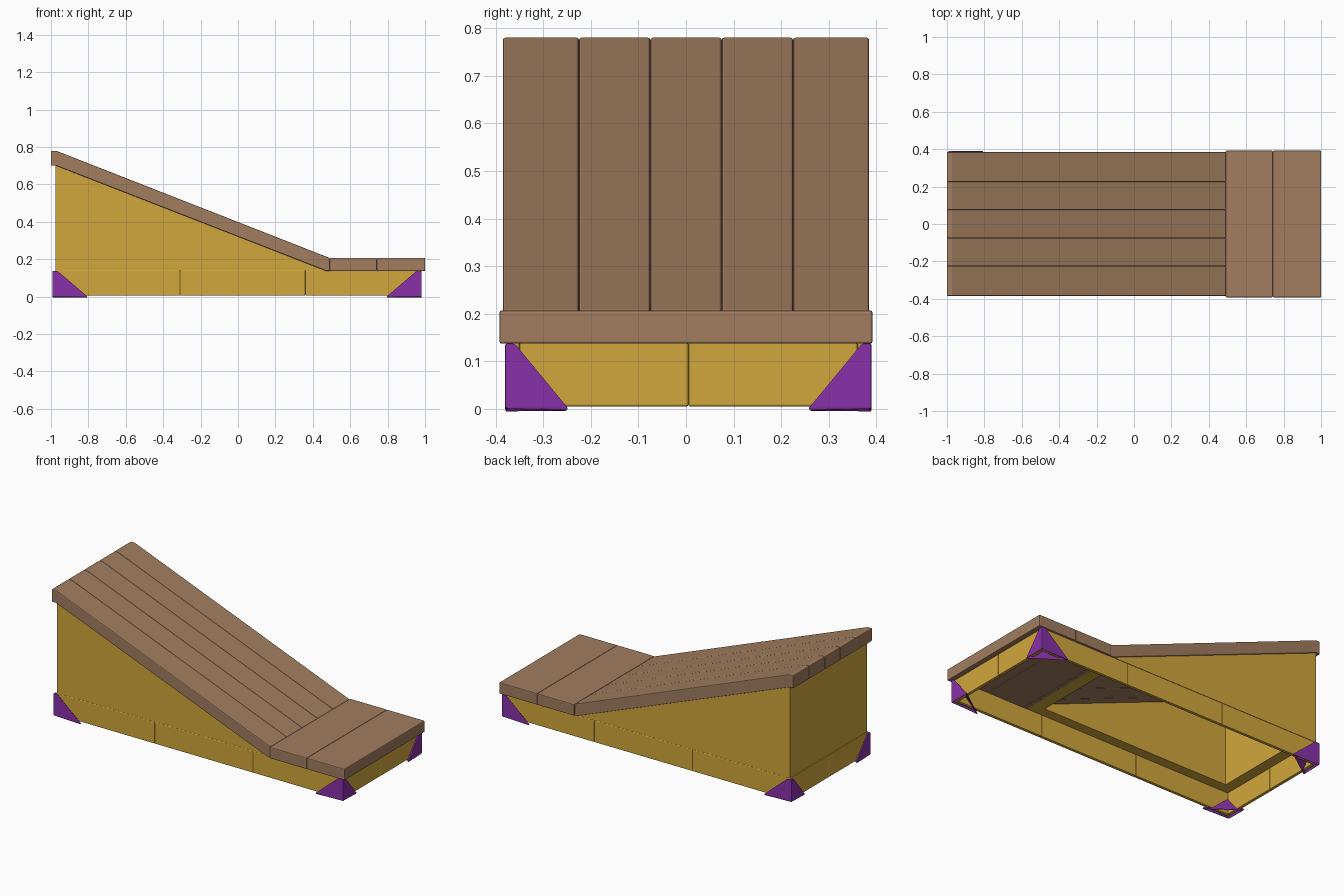
import bpy, bmesh

if "Cube" in bpy.data.objects:
    bpy.data.objects.remove(bpy.data.objects["Cube"])


def material(name, color):
    m = bpy.data.materials.new(name)
    m.diffuse_color = (*color, 1)
    m.use_nodes = True
    m.node_tree.nodes["Principled BSDF"].inputs["Base Color"].default_value = m.diffuse_color
    return m


YELLOW = material("yellow paint", (0.64, 0.39, 0.045))
BROWN = material("brown wood", (0.36, 0.205, 0.115))
PURPLE = material("purple metal", (0.25, 0.03, 0.40))


def finish(name, bm, mat, bevel=0.0, shell=0.0):
    bmesh.ops.recalc_face_normals(bm, faces=bm.faces)
    me = bpy.data.meshes.new(name)
    bm.to_mesh(me)
    bm.free()
    ob = bpy.data.objects.new(name, me)
    bpy.context.collection.objects.link(ob)
    me.materials.append(mat)
    if shell:
        s = ob.modifiers.new("shell", 'SOLIDIFY')
        s.thickness, s.offset = shell, -1
    if bevel:
        b = ob.modifiers.new("bevel", 'BEVEL')
        b.width, b.segments = bevel, 2
    return ob


def prism(name, profile, y0, y1, mat, bevel=0.0):
    """Extrude an x-z profile from y0 to y1."""
    bm = bmesh.new()
    a = [bm.verts.new((x, y0, z)) for x, z in profile]
    b = [bm.verts.new((x, y1, z)) for x, z in profile]
    bm.faces.new(a)
    bm.faces.new(b[::-1])
    n = len(a)
    for i in range(n):
        j = (i + 1) % n
        bm.faces.new((a[i], b[i], b[j], a[j]))
    return finish(name, bm, mat, bevel)


def box(name, x0, x1, y0, y1, z0, z1, mat, bevel=0.0):
    return prism(name, [(x0, z0), (x1, z0), (x1, z1), (x0, z1)], y0, y1, mat, bevel)


# Base frame: thin boards, open underneath
X0, X1, Y0, Y1, T = -0.98, 0.97, -0.37, 0.38, 0.02
cuts = [X0, -0.31, 0.36, X1]
for i in range(3):
    for side, y in (("front", Y0), ("back", Y1 - T)):
        box(f"{side}_base_board_{i}", cuts[i], cuts[i + 1], y, y + T, 0.005, 0.14, YELLOW, 0.004)
for i, (a, b) in enumerate(((Y0 + T, 0.005), (0.005, Y1 - T))):
    for side, x in (("left", X0), ("right", X1 - T)):
        box(f"{side}_base_board_{i}", x, x + T, a, b, 0.005, 0.14, YELLOW, 0.004)

# Wedge walls under the slope
W, WX0, WX1, ZB, ZT = 0.08, -0.975, 0.47, 0.14, 0.705


def slope(x):
    return ZT + (ZB - ZT) * (x - WX0) / (WX1 - WX0)


for side, y in (("front", Y0), ("back", Y1 - W)):
    prism(f"{side}_wedge_panel", [(WX0, ZB), (WX1, ZB), (WX0, ZT)], y, y + W, YELLOW)
prism("rear_wedge_panel", [(WX0, ZB), (WX0 + W, ZB), (WX0 + W, slope(WX0 + W)), (WX0, ZT)],
      Y0 + W, Y1 - W, YELLOW)
prism("wedge_tip_rail", [(WX1 - W, ZB), (WX1, ZB), (WX1 - W, slope(WX1 - W))],
      Y0 + W, Y1 - W, YELLOW)

# Sloped planks
edges = [-0.385, -0.225, -0.075, 0.075, 0.225, 0.385]
ramp = [(-1, 0.70), (-0.972, 0.70), (0.47, 0.138), (0.49, 0.137),
        (0.49, 0.207), (-0.972, 0.78), (-1, 0.78)]
for i in range(5):
    prism(f"ramp_plank_{i}", ramp, edges[i], edges[i + 1], BROWN, 0.005)

# Flat landing boards
for i, (a, b) in enumerate(((0.49, 0.742), (0.742, 1.0))):
    box(f"landing_board_{i}", a, b, -0.392, 0.392, 0.137, 0.207, BROWN, 0.005)

# Hollow corner guards, open underneath
for sx, cx in ((1, -0.992), (-1, 0.982)):
    for sy, cy in ((1, -0.38), (-1, 0.39)):
        bm = bmesh.new()
        low = [bm.verts.new(p) for p in ((cx, cy, 0), (cx + sx * 0.19, cy, 0), (cx, cy + sy * 0.135, 0))]
        top = [bm.verts.new(p) for p in ((cx, cy, 0.137), (cx + sx * 0.03, cy, 0.137),
                                         (cx, cy + sy * 0.022, 0.137))]
        bm.faces.new(top)
        for i in range(3):
            j = (i + 1) % 3
            bm.faces.new((low[i], low[j], top[j], top[i]))
        finish(f"{'left' if sx > 0 else 'right'}_{'front' if sy > 0 else 'back'}_corner_guard",
               bm, PURPLE, 0.003, 0.009)
